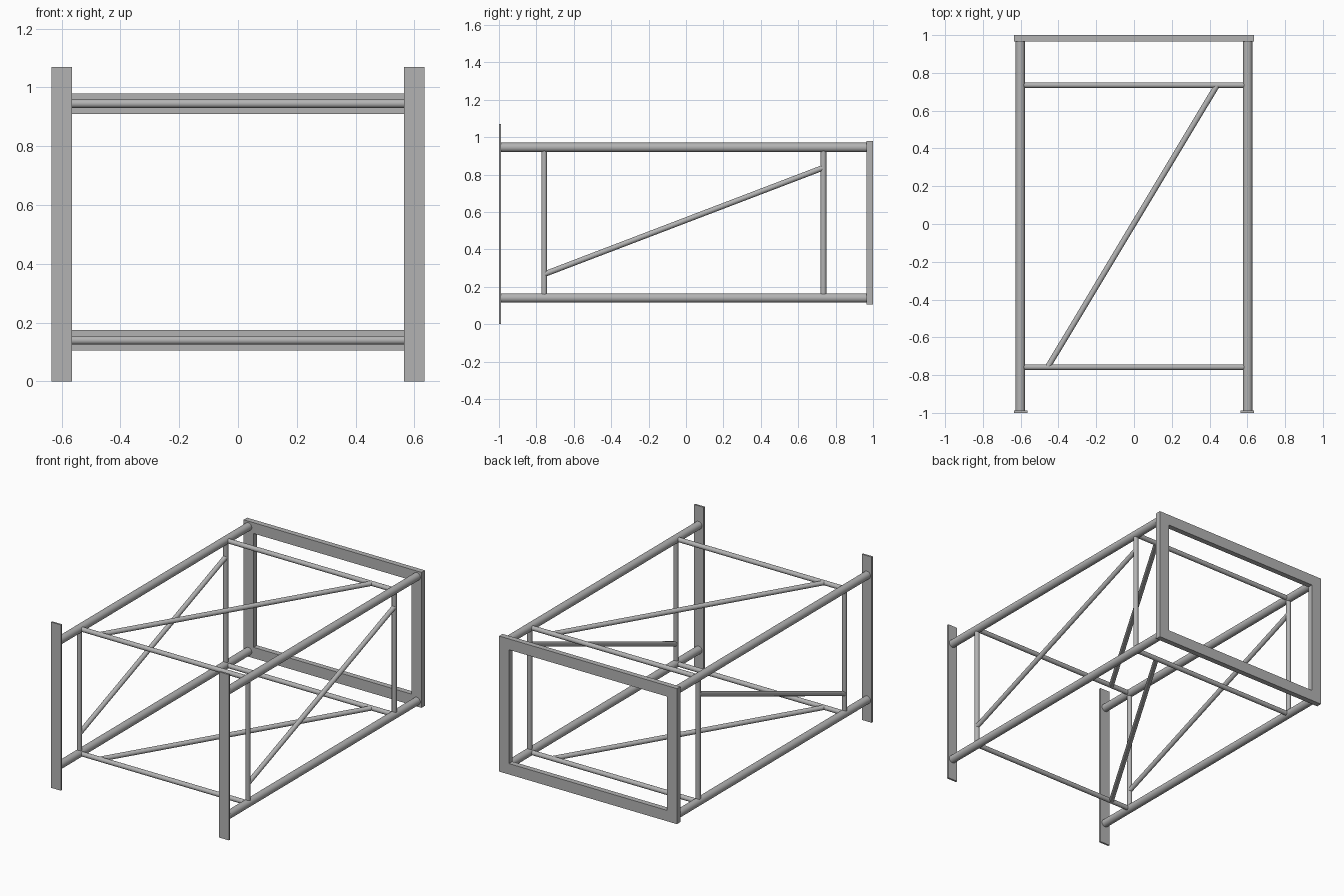
import bpy
import bmesh
from mathutils import Vector

cube = bpy.data.objects.get("Cube")
if cube:
    bpy.data.objects.remove(cube, do_unlink=True)

steel = bpy.data.materials.new("grey_steel")
steel.use_nodes = True
GREY = (0.45, 0.45, 0.45, 1)
steel.diffuse_color = GREY
steel.node_tree.nodes["Principled BSDF"].inputs["Base Color"].default_value = GREY


def finish(name, bm):
    mesh = bpy.data.meshes.new(name)
    bm.to_mesh(mesh)
    bm.free()
    mesh.materials.append(steel)
    obj = bpy.data.objects.new(name, mesh)
    bpy.context.collection.objects.link(obj)
    return obj


def tube(name, start, end, radius):
    """Round bar between two points, smooth sides and flat ends."""
    start, end = Vector(start), Vector(end)
    axis = end - start
    bm = bmesh.new()
    bmesh.ops.create_cone(bm, cap_ends=True, segments=32, radius1=radius,
                          radius2=radius, depth=axis.length)
    for face in bm.faces:
        face.smooth = len(face.verts) == 4
    for edge in bm.edges:
        edge.smooth = all(f.smooth for f in edge.link_faces)
    obj = finish(name, bm)
    obj.rotation_mode = 'QUATERNION'
    obj.rotation_quaternion = axis.to_track_quat('Z', 'Y')
    obj.location = (start + end) / 2


def box(name, low, high):
    low, high = Vector(low), Vector(high)
    bm = bmesh.new()
    bmesh.ops.create_cube(bm, size=1)
    bmesh.ops.scale(bm, vec=high - low, verts=bm.verts)
    finish(name, bm).location = (low + high) / 2


RAIL_X, LOW_Z, HIGH_Z = 0.602, 0.14, 0.945
RAIL_R, BRACE_R = 0.025, 0.015
FRONT_Y, BACK_Y = -0.758, 0.735
PLATE_Y, FRAME_Y = -0.988, 0.965
OUTER, INNER = 0.635, 0.565
levels = {"lower": LOW_Z, "upper": HIGH_Z}
stations = {"front": FRONT_Y, "back": BACK_Y}

for side, s in (("left", 1), ("right", -1)):
    x = s * RAIL_X
    # Long rails
    for level, z in levels.items():
        tube(f"{level}_{side}_rail", (x, PLATE_Y, z), (x, FRAME_Y, z), RAIL_R)
    # Uprights between the rails
    for place, y in stations.items():
        tube(f"{place}_{side}_upright", (x, y, LOW_Z), (x, y, HIGH_Z), BRACE_R)
    # Rising side diagonal
    tube(f"{side}_diagonal", (x, FRONT_Y, 0.267), (x, BACK_Y, 0.837), BRACE_R)
    # Flat front mounting plate and back frame post
    xs = sorted((s * INNER, s * OUTER))
    box(f"{side}_front_plate", (xs[0], -1, 0), (xs[1], PLATE_Y, 1.07))
    box(f"{side}_back_post", (xs[0], FRAME_Y, 0.105), (xs[1], 1, 0.98))

for level, z in levels.items():
    # Cross bars and the horizontal diagonal
    for place, y in stations.items():
        tube(f"{level}_{place}_crossbar", (-RAIL_X, y, z), (RAIL_X, y, z), BRACE_R)
    tube(f"{level}_diagonal", (-0.457, FRONT_Y, z), (0.44, BACK_Y, z), BRACE_R)
    # Horizontal bars of the back frame
    bottom = 0.105 if level == "lower" else 0.91
    box(f"{level}_back_bar", (-INNER, FRAME_Y, bottom), (INNER, 1, bottom + 0.07))
